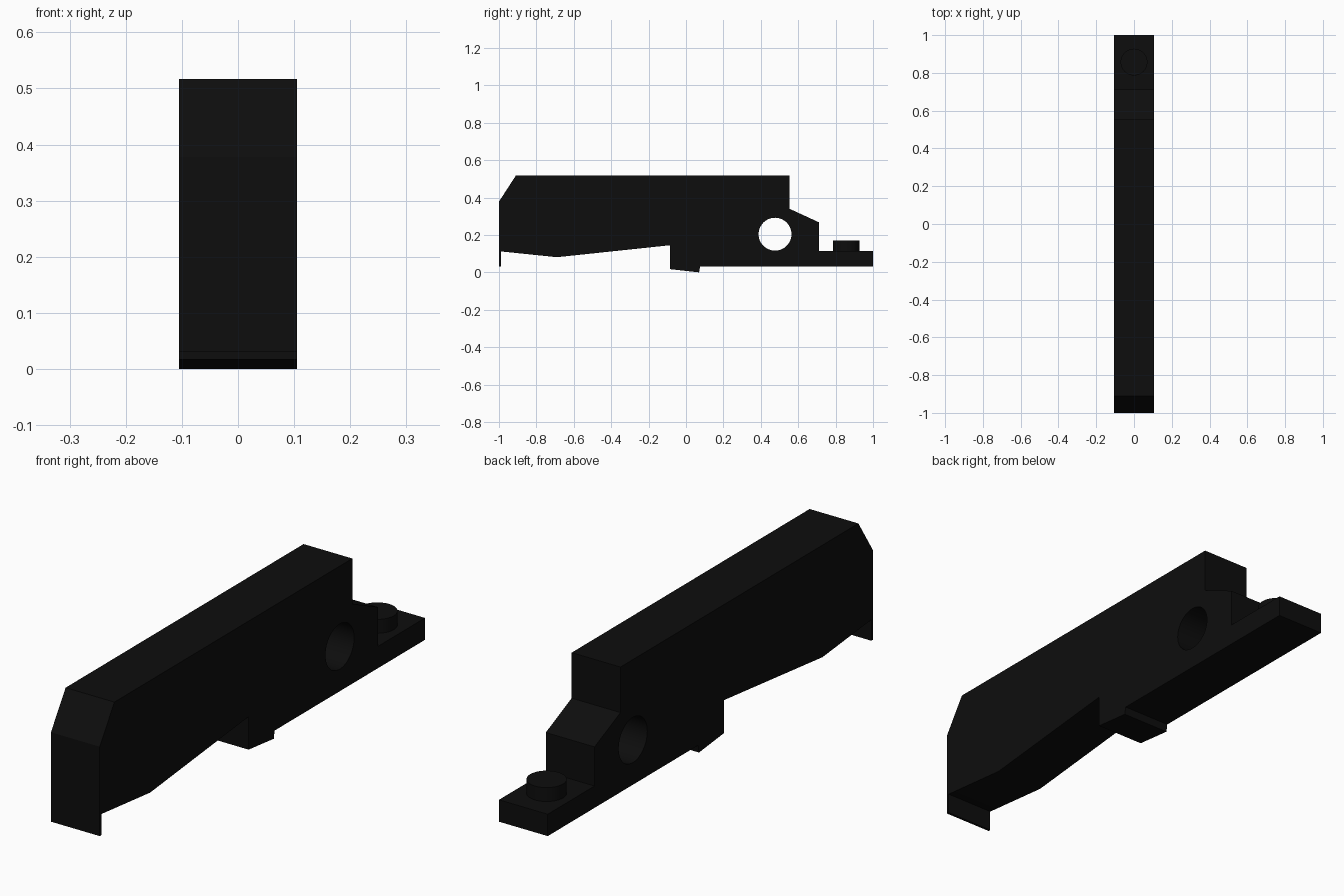
import bpy, bmesh, math
from mathutils import Matrix

if "Cube" in bpy.data.objects:
    bpy.data.objects.remove(bpy.data.objects["Cube"])

HALF_W = 0.105

black = bpy.data.materials.new("matte black")
black.diffuse_color = (0.004, 0.004, 0.004, 1)
black.use_nodes = True
black.node_tree.nodes["Principled BSDF"].inputs["Base Color"].default_value = black.diffuse_color


def make_object(name, bm):
    bmesh.ops.recalc_face_normals(bm, faces=bm.faces[:])
    me = bpy.data.meshes.new(name)
    bm.to_mesh(me)
    bm.free()
    ob = bpy.data.objects.new(name, me)
    bpy.context.collection.objects.link(ob)
    me.materials.append(black)
    return ob


def cylinder(name, radius, depth, matrix):
    bm = bmesh.new()
    bmesh.ops.create_cone(bm, cap_ends=True, segments=48, radius1=radius,
                          radius2=radius, depth=depth, matrix=matrix)
    return make_object(name, bm)


def smooth(ob):
    bpy.ops.object.select_all(action='DESELECT')
    ob.select_set(True)
    bpy.context.view_layer.objects.active = ob
    bpy.ops.object.shade_smooth_by_angle(angle=math.radians(20))


# Body: side outline (y, z) extruded across the width
outline = [
    (-1.0, 0.03), (-0.99, 0.03), (-0.99, 0.112),               # thin front lip
    (-0.69, 0.081), (-0.085, 0.145),                           # hollowed underside
    (-0.085, 0.017), (0.07, 0.0), (0.075, 0.03),               # bottom lug
    (1.0, 0.03), (1.0, 0.115), (0.712, 0.115),                 # rear foot
    (0.712, 0.267), (0.553, 0.34), (0.553, 0.517),             # rear shoulder
    (-0.91, 0.517), (-1.0, 0.378),                             # top and front bevel
]
bm = bmesh.new()
face = bm.faces.new([bm.verts.new((-HALF_W, y, z)) for y, z in outline])
ext = bmesh.ops.extrude_face_region(bm, geom=[face])
verts = [g for g in ext["geom"] if isinstance(g, bmesh.types.BMVert)]
bmesh.ops.translate(bm, vec=(2 * HALF_W, 0, 0), verts=verts)
body = make_object("body", bm)

# Cross hole through the rear of the body
cutter = cylinder("hole_cutter", 0.088, 0.5,
                  Matrix.Translation((0, 0.476, 0.204)) @ Matrix.Rotation(math.pi / 2, 4, 'Y'))
cutter.hide_render = True
cutter.hide_set(True)
cut = body.modifiers.new("cross_hole", 'BOOLEAN')
cut.operation = 'DIFFERENCE'
cut.solver = 'EXACT'
cut.object = cutter
bpy.context.view_layer.objects.active = body
bpy.ops.object.modifier_apply(modifier=cut.name)
bpy.data.objects.remove(cutter)
smooth(body)

# Round stud on the rear foot
stud = cylinder("stud", 0.071, 0.065, Matrix.Translation((0, 0.857, 0.1365)))
smooth(stud)
